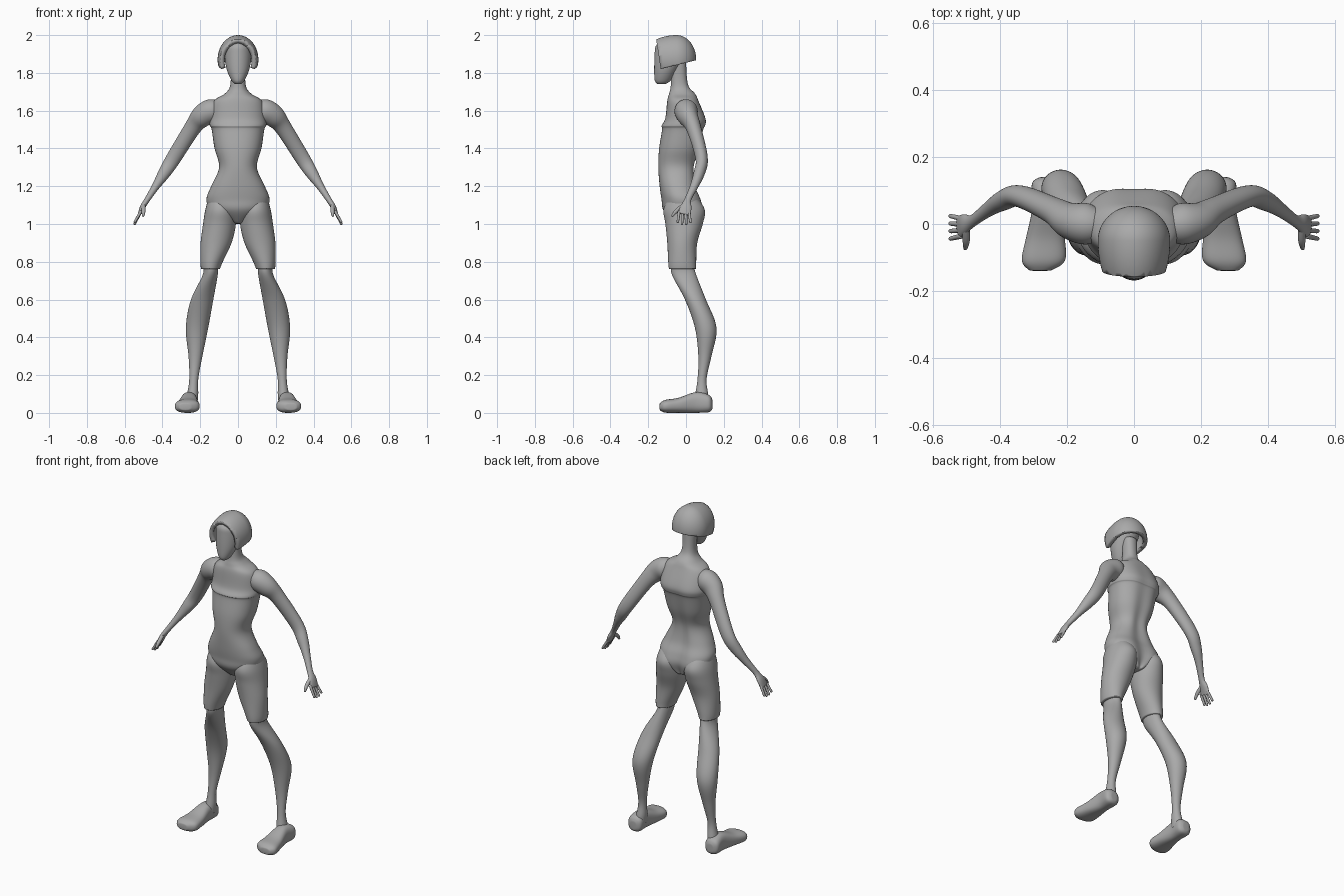
import bpy, bmesh, math
from mathutils import Vector

if "Cube" in bpy.data.objects:
    bpy.data.objects.remove(bpy.data.objects["Cube"])

grey = bpy.data.materials.new("plain_grey")
grey.use_nodes = True
COLOUR = (0.4, 0.4, 0.4, 1)
grey.diffuse_color = COLOUR
grey.node_tree.nodes["Principled BSDF"].inputs["Base Color"].default_value = COLOUR

X, Y, Z = Vector((1, 0, 0)), Vector((0, 1, 0)), Vector((0, 0, 1))


def finish(name, bm, mirror=False, subdivide=True):
    """Turn the mesh into a smooth grey object, doubled across x if asked."""
    bmesh.ops.recalc_face_normals(bm, faces=bm.faces)
    mesh = bpy.data.meshes.new(name)
    bm.to_mesh(mesh)
    bm.free()
    obj = bpy.data.objects.new(name, mesh)
    bpy.context.collection.objects.link(obj)
    mesh.materials.append(grey)
    mesh.polygons.foreach_set("use_smooth", [True] * len(mesh.polygons))
    if mirror:
        obj.modifiers.new("mirror", "MIRROR").use_mirror_merge = False
    if subdivide:
        obj.modifiers.new("smooth", "SUBSURF").levels = 1
    return obj


def flow(rows, steps=5):
    """Pass a smooth curve through rows of equal length."""
    padded = [rows[0], *rows, rows[-1]]
    result = []
    for four in zip(padded, padded[1:], padded[2:], padded[3:]):
        for step in range(steps):
            t = step / steps
            result.append([
                b + t * (c - a) / 2 + t * t * (a - 2.5 * b + 2 * c - d / 2)
                + t ** 3 * (1.5 * (b - c) + (d - a) / 2)
                for a, b, c, d in zip(*four)])
    result.append(rows[-1])
    return result


def signed_power(value, exponent):
    return math.copysign(abs(value) ** exponent, value)


def loft(bm, rings, segments=24, roundness=1.0):
    """Skin rings of (centre, u, v, groove); groove dents the middle of +v."""
    loops = []
    for centre, u, v, groove in rings:
        loop = []
        for i in range(segments):
            angle = math.tau * i / segments
            across = signed_power(math.cos(angle), roundness)
            depth = signed_power(math.sin(angle), roundness)
            if depth > 0:
                depth *= 1 - groove * math.exp(-(across / 0.3) ** 2)
            loop.append(bm.verts.new(centre + u * across + v * depth))
        loops.append(loop)
    for lower, upper in zip(loops, loops[1:]):
        for i in range(segments):
            j = (i + 1) % segments
            bm.faces.new((lower[i], lower[j], upper[j], upper[i]))
    bm.faces.new(loops[0])
    bm.faces.new(loops[-1])


def central(rows, groove_rate=0.0):
    """Level rings from (z, half width, front, back), grooved more lower down."""
    return [(Vector((0, (front + back) / 2, z)), X * width, Y * (back - front) / 2,
             max(0, groove_rate * (1.75 - z)))
            for z, width, front, back in flow(rows)]


def limb(rows):
    """Level rings from (z, centre x, centre y, radius x, radius y)."""
    return [(Vector((x, y, z)), X * across, Y * depth, 0)
            for z, x, y, across, depth in flow(rows)]


def along(rows):
    """Rings square to a path of (x, y, z, radius across, radius in depth)."""
    points = flow(rows)
    places = [Vector(point[:3]) for point in points]
    rings = []
    for i, (*_, across, depth) in enumerate(points):
        ahead = places[min(i + 1, len(places) - 1)]
        tangent = (ahead - places[max(i - 1, 0)]).normalized()
        v = (Y - tangent * Y.dot(tangent)).normalized()
        rings.append((places[i], v.cross(tangent) * across, v * depth, 0))
    return rings


# Torso with neck, chest crease, waist, hips and seat
bm = bmesh.new()
loft(bm, central((
    (1.87, .04, -.08, 0), (1.74, .04, -.08, .01), (1.69, .07, -.09, .05),
    (1.65, .13, -.1, .07), (1.56, .15, -.11, .11), (1.52, .15, -.13, .11),
    (1.5, .14, -.127, .1), (1.4, .125, -.143, .08), (1.3, .1, -.147, .05),
    (1.2, .143, -.14, .06), (1.13, .168, -.13, .09), (1.07, .14, -.12, .1),
    (1, .02, -.06, .06)), groove_rate=0.4), 32, roundness=0.9)
finish("torso", bm)

# Thighs, ending in a crisp cuff at the knee
bm = bmesh.new()
loft(bm, limb((
    (1.16, .1, -.02, .05, .06), (1.08, .093, -.01, .08, .11),
    (1, .098, -.01, .088, .1), (.9, .116, -.02, .083, .08),
    (.8, .14, -.02, .06, .075), (.76, .146, -.018, .05, .073))))
finish("thighs", bm, mirror=True)

# Lower legs
bm = bmesh.new()
loft(bm, limb((
    (.79, .145, -.02, .04, .06), (.73, .147, -.01, .04, .065),
    (.6, .19, .05, .06, .056), (.45, .217, .105, .06, .058),
    (.3, .225, .1, .037, .035), (.18, .234, .085, .024, .024),
    (.1, .24, .083, .03, .035), (.05, .25, .08, .035, .045))))
finish("lower_legs", bm, mirror=True)

# Feet, lofted from heel to toe
bm = bmesh.new()
feet = flow((
    (.14, .26, .045, .02, .025), (.12, .26, .05, .045, .047),
    (.05, .26, .055, .043, .055), (-.04, .264, .04, .058, .04),
    (-.11, .27, .035, .065, .034), (-.14, .28, .033, .03, .018)))
loft(bm, [(Vector((x, y, z)), X * across, Z * height, 0)
          for y, x, z, across, height in feet], roundness=0.8)
finish("feet", bm, mirror=True)

# Arms from shoulder to palm
bm = bmesh.new()
loft(bm, along((
    (.1, 0, 1.61, .045, .045), (.14, 0, 1.6, .063, .062),
    (.19, .01, 1.57, .06, .055), (.24, .04, 1.51, .045, .04),
    (.34, .083, 1.35, .04, .033), (.39, .07, 1.27, .033, .03),
    (.435, .043, 1.2, .021, .022), (.48, .01, 1.13, .015, .018),
    (.505, 0, 1.09, .014, .03), (.523, -.01, 1.05, .008, .034))))
finish("arms", bm, mirror=True)

# Fingers fan out from the palm; the thumb points forward
bm = bmesh.new()
for finger in range(4):
    spread = finger - 1.5
    shortening = .005 * spread ** 2
    root = (.512, -.01 - .017 * spread, 1.07)
    tip = (.55, -.01 - .023 * spread, .994 + shortening)
    loft(bm, along(((*root, .009, .009), (*tip, .007, .007))), 8)
loft(bm, along(((.5, -.01, 1.1, .012, .012), (.5, -.05, 1.07, .012, .012),
                (.503, -.075, 1.04, .006, .006))), 8)
finish("fingers", bm, mirror=True)

# Smooth head with a blank oval face
bm = bmesh.new()
loft(bm, central((
    (1.74, .015, -.15, -.11), (1.76, .035, -.166, -.08),
    (1.82, .061, -.169, -.04), (1.9, .073, -.167, .01),
    (1.94, .064, -.162, 0), (1.965, .03, -.14, -.03))))
finish("head", bm)

# Helmet shell: stretched dome, sliced open at the front and underneath
bm = bmesh.new()
bmesh.ops.create_uvsphere(bm, u_segments=48, v_segments=32, radius=1)
for vert in bm.verts:
    x, y, z = vert.co
    reach = .19 if y < 0 else .104
    vert.co = (x * .108, y * reach - .05, z * .13 + 1.87)
front_cut = ((0, -.146, 1.9), (0, -1, -.15))
base_cut = ((0, .05, 1.866), (0, .25, -1))
for point, normal in (front_cut, base_cut):
    bmesh.ops.bisect_plane(bm, geom=bm.verts[:] + bm.edges[:] + bm.faces[:],
                           plane_co=point, plane_no=normal, clear_outer=True)
helmet = finish("helmet", bm, subdivide=False)
shell = helmet.modifiers.new("shell", "SOLIDIFY")
shell.thickness = .024
shell.offset = -1
bpy.context.view_layer.objects.active = helmet
helmet.select_set(True)
bpy.ops.object.shade_smooth_by_angle(angle=math.radians(40))
